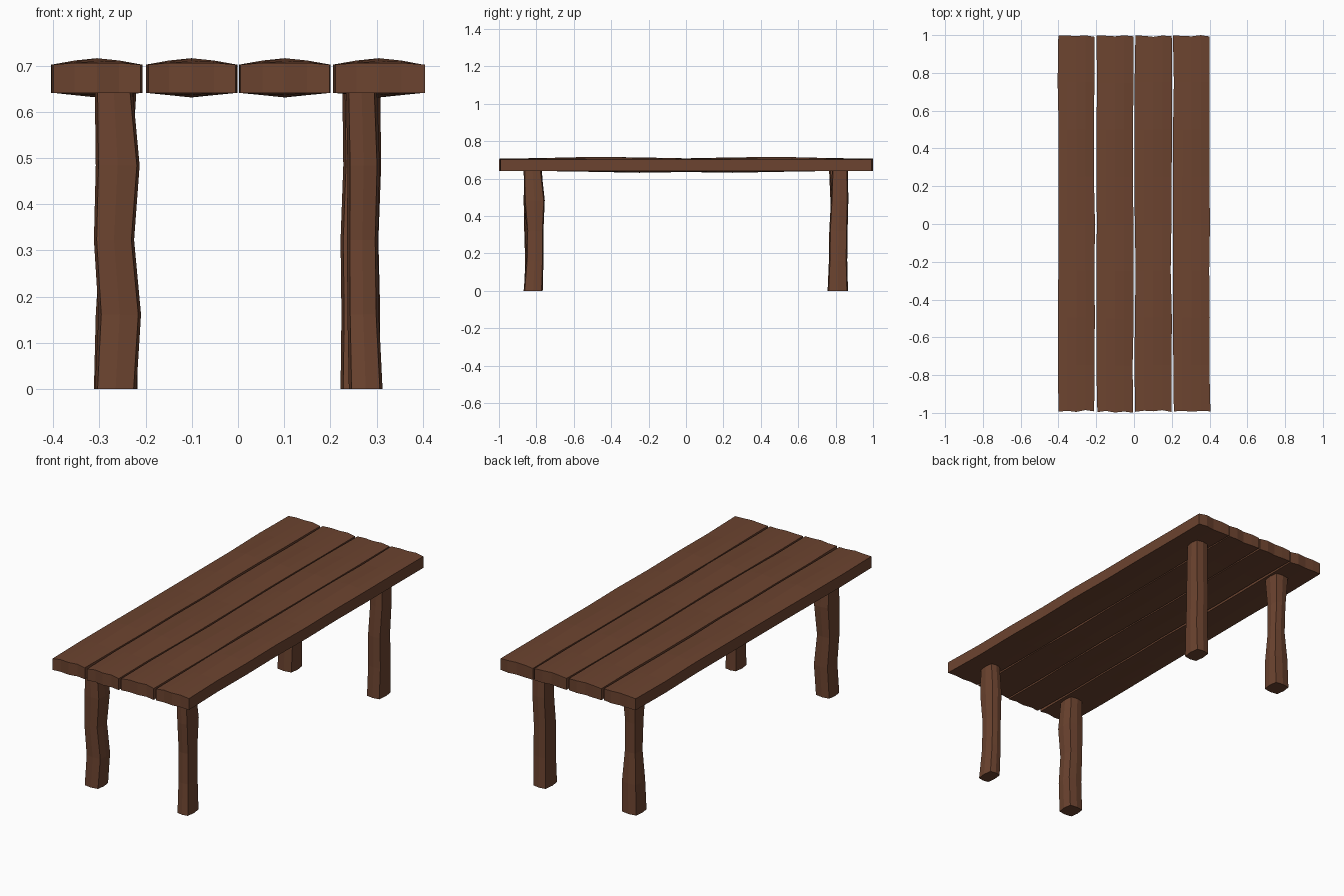
import bpy, bmesh, random
from mathutils import Vector

if "Cube" in bpy.data.objects:
    bpy.data.objects.remove(bpy.data.objects["Cube"])

random.seed(4)
wood = bpy.data.materials.new("dark brown wood")
wood.diffuse_color = (0.15, 0.057, 0.029, 1)
wood.use_nodes = True
wood.node_tree.nodes["Principled BSDF"].inputs["Base Color"].default_value = wood.diffuse_color


def block(name, lo, hi, cuts, shape):
    """Box cut into a grid, with every vertex moved by shape()."""
    lo, hi = Vector(lo), Vector(hi)
    size = hi - lo
    bm = bmesh.new()
    bmesh.ops.create_cube(bm, size=1)
    for v in bm.verts:
        v.co = [lo[i] + (v.co[i] + 0.5) * size[i] for i in range(3)]
    for axis in range(3):
        normal = Vector([float(i == axis) for i in range(3)])
        for k in range(1, cuts[axis]):
            at = lo + size * (k / cuts[axis])
            bmesh.ops.bisect_plane(bm, geom=bm.verts[:] + bm.edges[:] + bm.faces[:],
                                   plane_co=at, plane_no=normal)
    for v in bm.verts:
        u = [(v.co[i] - lo[i]) / size[i] for i in range(3)]
        v.co = shape(v.co.copy(), u)
    bmesh.ops.recalc_face_normals(bm, faces=bm.faces)
    mesh = bpy.data.meshes.new(name)
    bm.to_mesh(mesh)
    bm.free()
    mesh.materials.append(wood)
    bpy.context.collection.objects.link(bpy.data.objects.new(name, mesh))


# Tabletop planks: crowned at y = +-0.5 on top, sagging at +-0.25 below
TOP = [0, .4, 1, .7, .2, .7, 1, .4, 0]
BOTTOM = [0, .1, .5, 1, .6, 1, .5, .1, 0]
SPANS = [(-.402, -.209), (-.198, -.004), (.005, .198), (.208, .402)]
for n, (x0, x1) in enumerate(SPANS):
    ends = {(s, k): random.uniform(0, .004) + (0, .007, 0, .006, 0)[k - s]
            * random.uniform(.6, 1.1) for s in (0, 1) for k in range(s, 5)}
    ends.update({(1, 0): .002})
    sides = {(s, j): random.uniform(-.003, .004) for s in (0, 1) for j in range(9)}

    def plank(p, u):
        k, j = round(u[0] * 4), round(u[1] * 8)
        crown = 1 - abs(u[0] - .5) * 2
        if u[2] > .5:
            p.z += .010 * TOP[j] * crown - (.004 if k in (0, 4) else 0)
        else:
            p.z -= .010 * BOTTOM[j] * crown
        if k in (0, 4):                     # uneven long edges
            p.x += sides[k // 4, j] * (1 if k == 0 else -1)
        if j in (0, 8):                     # rough sawn ends
            p.y += ends[j // 8, k] * (1 if j == 0 else -1)
        return p

    block(f"tabletop_plank_{n + 1}", (x0, -.995 if n != 1 else -1, .641),
          (x1, 1, .706), (4, 8, 1), plank)


# Legs: x and y limits at five heights, with the face middles slightly bulged
LEGS = {
    "front_left_leg": ([-.31, -.302, -.312, -.308, -.31], [-.22, -.21, -.225, -.213, -.228],
                       [-.865, -.86, -.865, -.868, -.865], [-.768, -.765, -.77, -.762, -.77]),
    "front_right_leg": ([.24, .237, .236, .237, .234], [.313, .305, .303, .307, .301],
                        [-.868, -.855, -.852, -.865, -.868], [-.766, -.762, -.762, -.755, -.773]),
    "back_left_leg": ([-.312, -.308, -.298, -.300, -.308], [-.218, -.215, -.225, -.23, -.22],
                      [.764, .77, .778, .772, .765], [.865, .862, .852, .856, .866]),
    "back_right_leg": ([.222, .224, .222, .228, .226], [.306, .308, .304, .31, .308],
                       [.757, .764, .766, .775, .78], [.866, .862, .864, .868, .866]),
}
for name, (xa, xb, ya, yb) in LEGS.items():
    def leg(p, u):
        k = round(u[2] * 4)
        mid_x, mid_y = abs(u[0] - .5) < .1, abs(u[1] - .5) < .1
        p.x = xa[k] + (xb[k] - xa[k]) * u[0]
        p.y = ya[k] + (yb[k] - ya[k]) * u[1]
        if not mid_x and not mid_y:         # corners drawn in
            p.x += .006 if u[0] < .5 else -.006
            p.y += .006 if u[1] < .5 else -.006
        return p

    block(name, (0, 0, 0), (.1, .1, .645), (2, 2, 4), leg)
